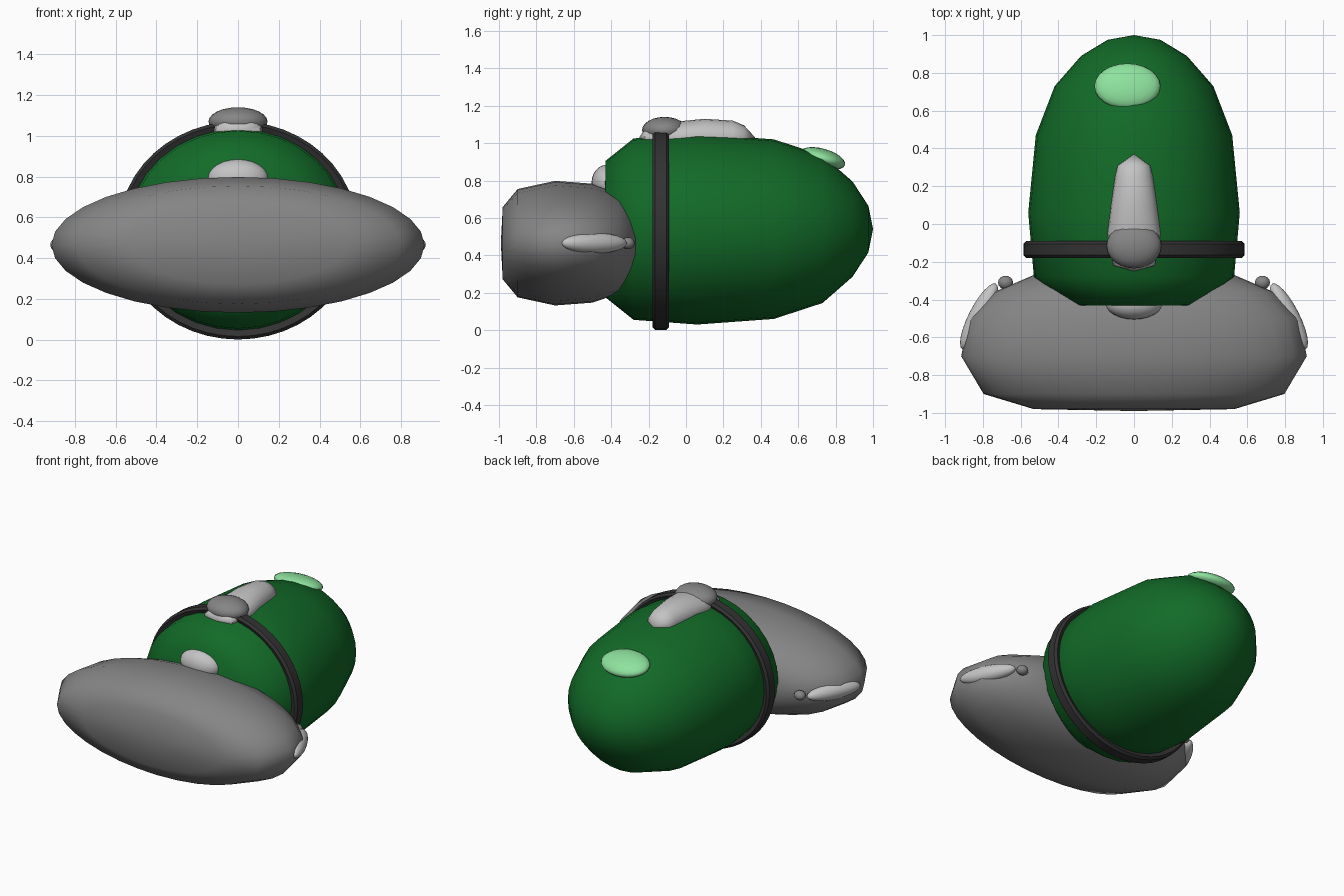
import bpy, bmesh, math
from mathutils import Matrix, Vector

if "Cube" in bpy.data.objects:
    bpy.data.objects.remove(bpy.data.objects["Cube"])


def mat(name, rgb):
    m = bpy.data.materials.new(name)
    m.diffuse_color = (*rgb, 1)
    m.use_nodes = True
    m.node_tree.nodes["Principled BSDF"].inputs["Base Color"].default_value = m.diffuse_color
    return m


GREEN = mat("dark green", (0.006, 0.145, 0.021))
GREY = mat("mid grey", (0.235, 0.235, 0.235))
LIGHT = mat("light grey", (0.55, 0.55, 0.55))
BLACK = mat("charcoal", (0.032, 0.032, 0.032))
MINT = mat("mint green", (0.27, 0.76, 0.34))


def finish(bm, name, material, angle=60):
    bmesh.ops.recalc_face_normals(bm, faces=bm.faces[:])
    me = bpy.data.meshes.new(name)
    bm.to_mesh(me)
    bm.free()
    me.materials.append(material)
    ob = bpy.data.objects.new(name, me)
    bpy.context.collection.objects.link(ob)
    bpy.ops.object.select_all(action='DESELECT')
    ob.select_set(True)
    bpy.context.view_layer.objects.active = ob
    bpy.ops.object.shade_smooth_by_angle(angle=math.radians(angle))
    return ob


def loft(name, material, stations, tip0, tip1, cz, sides=32):
    """Elliptical rings (y, rx, rz) along y, closed by a point at each end."""
    bm = bmesh.new()
    rings = []
    for y, rx, rz in stations:
        rings.append([bm.verts.new((rx * math.cos(2 * math.pi * i / sides), y,
                                    cz + rz * math.sin(2 * math.pi * i / sides)))
                      for i in range(sides)])
    for a, b in zip(rings, rings[1:]):
        for i in range(sides):
            j = (i + 1) % sides
            bm.faces.new((a[i], a[j], b[j], b[i]))
    for ring, y in ((rings[0], tip0), (rings[-1], tip1)):
        p = bm.verts.new((0, y, cz))
        for i in range(sides):
            bm.faces.new((ring[i], ring[(i + 1) % sides], p))
    return finish(bm, name, material)


def ellipsoid(name, material, centre, radii, rot=Matrix.Identity(4), seg=24):
    bm = bmesh.new()
    bmesh.ops.create_uvsphere(bm, u_segments=seg, v_segments=seg // 2, radius=1)
    bm.transform(Matrix.Translation(Vector(centre)) @ rot @ Matrix.Diagonal((*radii, 1)))
    return finish(bm, name, material)


# bullet-shaped body
loft("body", GREEN,
     [(-0.43, 0.345, 0.365), (-0.28, 0.53, 0.485), (0.06, 0.56, 0.51),
      (0.47, 0.52, 0.48), (0.73, 0.42, 0.395), (0.89, 0.28, 0.255),
      (0.975, 0.14, 0.125)], -0.44, 1.0, 0.54)

# wide rounded front bumper
loft("front_bumper", GREY,
     [(s[0], 0.915 * s[1], 0.333 * s[1]) for s in
      ((-0.98, 0.58), (-0.90, 0.87), (-0.70, 1.0), (-0.50, 0.955),
       (-0.36, 0.81), (-0.27, 0.58))], -0.99, -0.24, 0.465)

# dark strap around the body: hexagonal section swept round an ellipse
bm = bmesh.new()
N = 48
section = [(-0.045, 0.015), (-0.03, 0.0), (0.03, 0.0), (0.045, 0.015),
           (0.03, 0.05), (-0.03, 0.05)]
rings = []
for i in range(N):
    a = 2 * math.pi * i / N
    rings.append([bm.verts.new(((0.585 - d) * math.cos(a), -0.135 + y,
                                0.536 + (0.535 - d) * math.sin(a)))
                  for y, d in section])
for i in range(N):
    a, b = rings[i], rings[(i + 1) % N]
    for k in range(6):
        l = (k + 1) % 6
        bm.faces.new((a[k], a[l], b[l], b[k]))
finish(bm, "strap", BLACK, 35)

# tapered fairing on top with a rounded cap
loft("top_fairing", LIGHT,
     [(-0.22, 0.11, 0.045), (-0.05, 0.14, 0.085), (0.10, 0.122, 0.10),
      (0.25, 0.10, 0.09), (0.31, 0.085, 0.065)], -0.25, 0.37, 1.03, 20)
ellipsoid("top_cap", GREY, (0, -0.115, 1.07), (0.145, 0.12, 0.07))

# light nose piece behind the bumper
ellipsoid("nose_piece", LIGHT, (0, -0.42, 0.79), (0.15, 0.085, 0.095))

# mint lamp on the rear slope
ellipsoid("rear_lamp", MINT, (-0.035, 0.73, 0.918), (0.175, 0.125, 0.052),
          Matrix.Rotation(math.radians(-16), 4, 'X'))

# side lamps and small end studs
for s, side in ((1, "right"), (-1, "left")):
    ellipsoid("side_lamp_" + side, LIGHT, (s * 0.82, -0.49, 0.465), (0.055, 0.195, 0.055),
              Matrix.Rotation(s * math.radians(27), 4, 'Z'))
    ellipsoid("lamp_stud_" + side, GREY, (s * 0.68, -0.31, 0.465), (0.04, 0.036, 0.032), seg=16)
